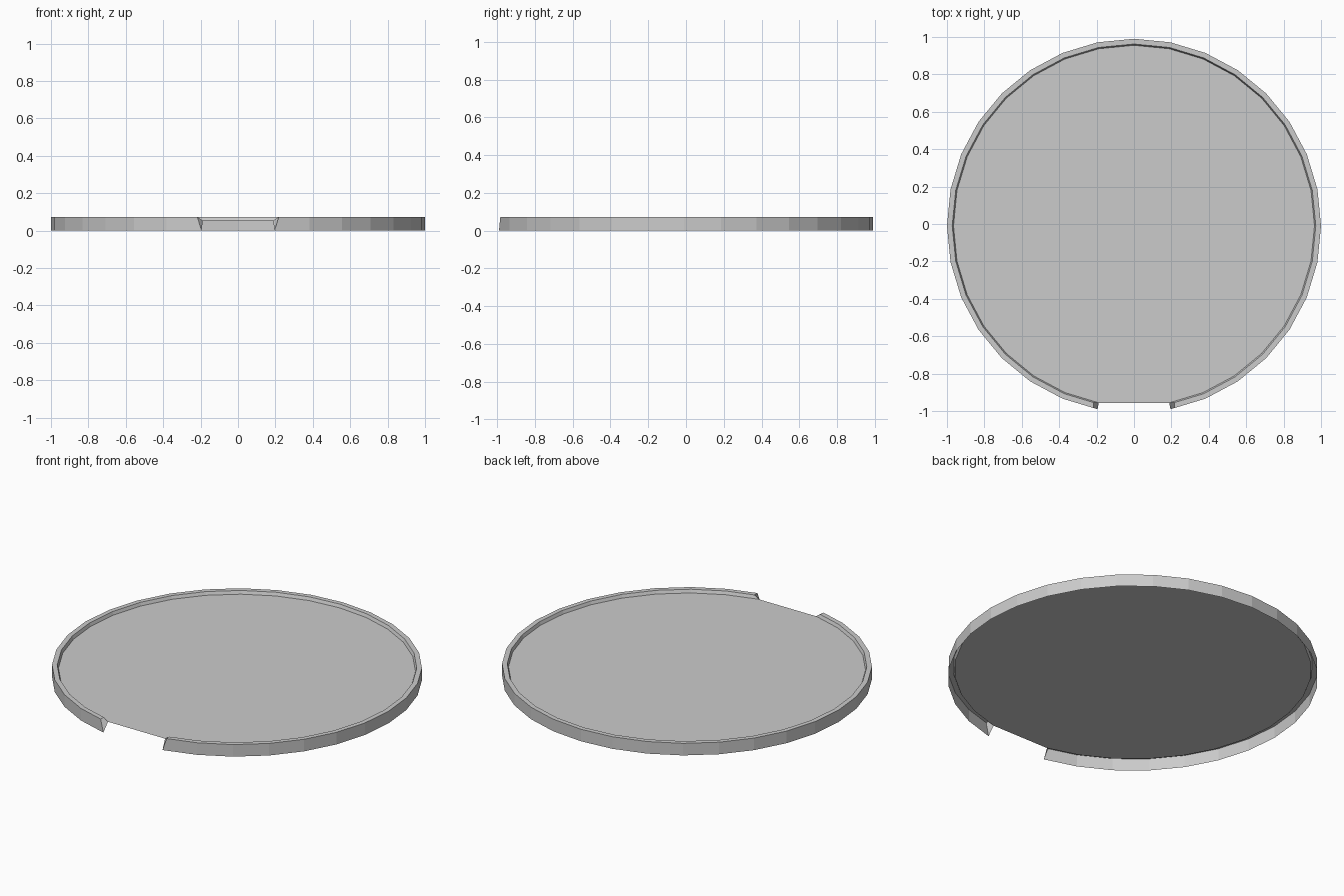
import bpy
import bmesh
from math import sin, cos, tau
from mathutils import Vector

default = bpy.data.objects.get("Cube")
if default:
    bpy.data.objects.remove(default, do_unlink=True)

SIDES = 32
RIM_TOP = 0.072
FLOOR_Z = 0.053
FLOOR_RADIUS = 0.965
CENTRE_Y = -0.0096   # the missing rim piece shifts the circle's centre

# One material for the whole tray
grey = bpy.data.materials.new("plain grey")
grey.use_nodes = True
colour = (0.6, 0.6, 0.6, 1)
grey.diffuse_color = colour
grey.node_tree.nodes["Principled BSDF"].inputs["Base Color"].default_value = colour


def ring_point(radius, step, z):
    """Corner on the circle, counted anticlockwise from the front."""
    a = tau * step / SIDES
    return Vector((radius * sin(a), CENTRE_Y - radius * cos(a), z))


def finish(name, bm):
    mesh = bpy.data.meshes.new(name)
    bm.to_mesh(mesh)
    bm.free()
    mesh.materials.append(grey)
    obj = bpy.data.objects.new(name, mesh)
    bpy.context.collection.objects.link(obj)
    return obj


# Floor: a thin sheet, cut straight across the opening
bm = bmesh.new()
bm.faces.new([bm.verts.new(ring_point(FLOOR_RADIUS, k, FLOOR_Z)) for k in range(1, SIDES)])
finish("tray_floor", bm)

# Rim: folded profile swept round the circle, open underneath
profile = [(1.0, 0), (1.0, RIM_TOP), (0.972, RIM_TOP), (FLOOR_RADIUS, FLOOR_Z)]
slant = [0, 0.12, 0.15, 0]   # the ends lean back at the top
bm = bmesh.new()
sections = []
for k in range(1, SIDES):
    section = []
    for (radius, z), lean in zip(profile, slant):
        p = ring_point(radius, k, z)
        if k == 1:
            p = p.lerp(ring_point(radius, k + 1, z), lean)
        elif k == SIDES - 1:
            p = p.lerp(ring_point(radius, k - 1, z), lean)
        section.append(bm.verts.new(p))
    sections.append(section)
for a, b in zip(sections, sections[1:]):
    for i in range(len(profile) - 1):
        bm.faces.new((a[i], b[i], b[i + 1], a[i + 1]))

# Rim end caps at the opening
bm.faces.new(sections[0])
bm.faces.new(sections[-1][::-1])
finish("tray_rim", bm)
